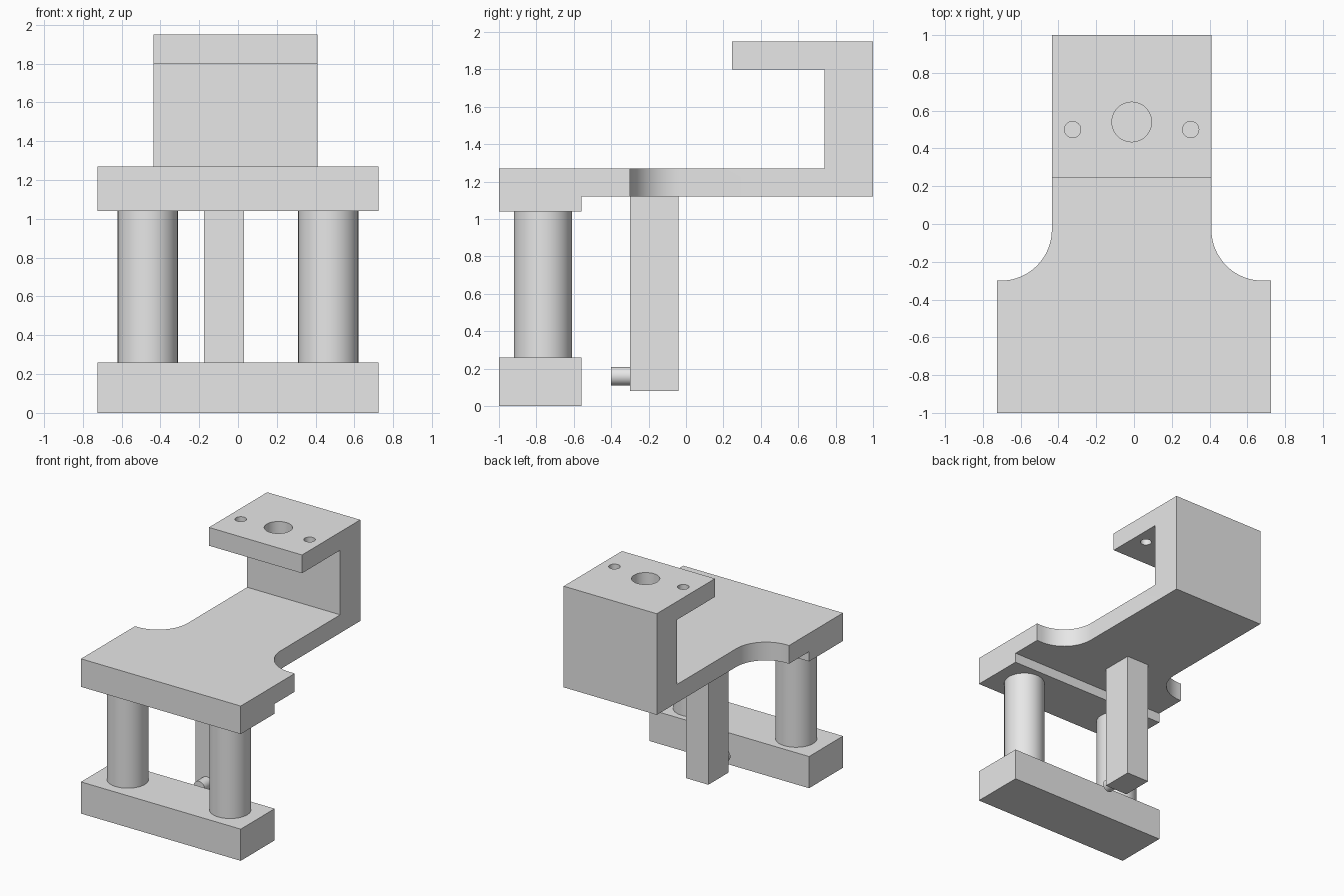
import bpy
import bmesh
from math import cos, sin, pi
from mathutils import Matrix, Vector

cube = bpy.data.objects.get("Cube")
if cube:
    bpy.data.objects.remove(cube, do_unlink=True)

grey = bpy.data.materials.new("light grey")
grey.use_nodes = True
grey.diffuse_color = (0.8, 0.8, 0.8, 1)
grey.node_tree.nodes["Principled BSDF"].inputs["Base Color"].default_value = (0.8, 0.8, 0.8, 1)


def finish(name, bm):
    bmesh.ops.recalc_face_normals(bm, faces=bm.faces)
    mesh = bpy.data.meshes.new(name)
    bm.to_mesh(mesh)
    bm.free()
    mesh.materials.append(grey)
    obj = bpy.data.objects.new(name, mesh)
    bpy.context.collection.objects.link(obj)
    return obj


def activate(obj):
    bpy.ops.object.select_all(action="DESELECT")
    obj.select_set(True)
    bpy.context.view_layer.objects.active = obj


def smooth(obj):
    activate(obj)
    bpy.ops.object.shade_smooth_by_angle(angle=pi / 6)


def prism(name, points, start, travel):
    """Extrude a closed outline; start turns each 2D point into 3D."""
    bm = bmesh.new()
    face = bm.faces.new([bm.verts.new(start(*p)) for p in points])
    out = bmesh.ops.extrude_face_region(bm, geom=[face])
    moved = [v for v in out["geom"] if isinstance(v, bmesh.types.BMVert)]
    bmesh.ops.translate(bm, verts=moved, vec=travel)
    return finish(name, bm)


def box(name, x, y, z):
    corners = [(x[0], y[0]), (x[1], y[0]), (x[1], y[1]), (x[0], y[1])]
    return prism(name, corners, lambda a, b: (a, b, z[0]), (0, 0, z[1] - z[0]))


def cylinder(name, centre, radius, length, rotation=Matrix()):
    bm = bmesh.new()
    bmesh.ops.create_cone(bm, cap_ends=True, segments=48, radius1=radius, radius2=radius,
                          depth=length, matrix=Matrix.Translation(Vector(centre)) @ rotation)
    return finish(name, bm)


def cut(target, tool, operation):
    tool.hide_render = True
    mod = target.modifiers.new("cut", "BOOLEAN")
    mod.operation = operation
    mod.solver = "EXACT"
    mod.object = tool
    activate(target)
    bpy.ops.object.modifier_apply(modifier=mod.name)
    bpy.data.objects.remove(tool, do_unlink=True)


# Hooked bracket: side profile trimmed by its plan outline
side = [(-1, 1.04), (-0.56, 1.04), (-0.56, 1.12), (1, 1.12), (1, 1.95), (0.245, 1.95),
        (0.245, 1.8), (0.74, 1.8), (0.74, 1.27), (-1, 1.27)]
bracket = prism("bracket", side, lambda y, z: (-0.9, y, z), (1.8, 0, 0))

wide, r, steps = 0.725, 0.27, 20
left_arc = [(0.68 - r * sin(a), -0.03 - r * cos(a))
            for a in (pi / 2 * i / steps for i in range(steps + 1))]
right_arc = [(-0.705 + r * cos(a), -0.03 - r * sin(a))
             for a in (pi / 2 * i / steps for i in range(steps + 1))]
plan = ([(-wide, -1.2), (wide, -1.2), (wide, -0.3)] + left_arc
        + [(0.41, 1.2), (-0.435, 1.2)] + right_arc + [(-wide, -0.3)])
outline = prism("outline_cutter", plan, lambda x, y: (x, y, 0.8), (0, 0, 1.4))
cut(bracket, outline, "INTERSECT")

# Holes through the upper arm
for x, y, radius in ((-0.012, 0.54, 0.105), (-0.325, 0.5, 0.043), (0.3, 0.5, 0.043)):
    cut(bracket, cylinder("hole_cutter", (x, y, 1.88), radius, 0.4), "DIFFERENCE")
smooth(bracket)

# Base bar and the two columns
box("base_bar", (-wide, wide), (-1, -0.56), (0, 0.26))
for name, x in (("left_column", 0.465), ("right_column", -0.465)):
    smooth(cylinder(name, (x, -0.765, 0.65), 0.155, 0.78))

# Hanging post with its forward peg
box("hanging_post", (-0.175, 0.03), (-0.3, -0.04), (0.08, 1.12))
smooth(cylinder("peg", (-0.073, -0.35, 0.16), 0.05, 0.1, Matrix.Rotation(pi / 2, 4, "X")))
